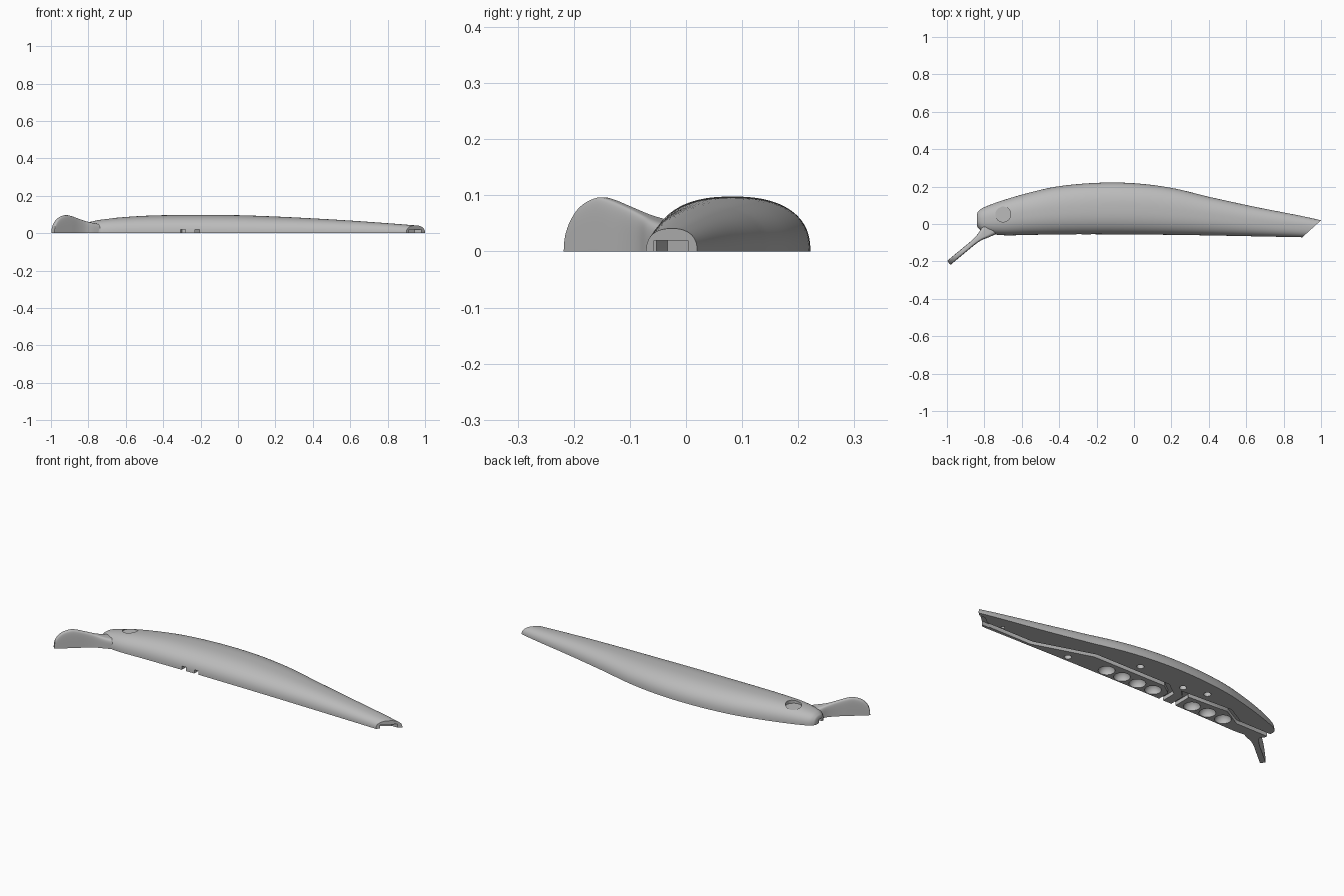
import bpy, bmesh, math
from mathutils import Vector, Matrix

cube = bpy.data.objects.get("Cube")
if cube:
    bpy.data.objects.remove(cube)

grey = bpy.data.materials.new("plain grey")
grey.use_nodes = True
grey.diffuse_color = (0.5, 0.5, 0.5, 1)
grey.node_tree.nodes["Principled BSDF"].inputs["Base Color"].default_value = (0.5, 0.5, 0.5, 1)


def make_object(name, bm):
    bmesh.ops.recalc_face_normals(bm, faces=bm.faces)
    mesh = bpy.data.meshes.new(name)
    bm.to_mesh(mesh)
    bm.free()
    mesh.materials.append(grey)
    obj = bpy.data.objects.new(name, mesh)
    bpy.context.collection.objects.link(obj)
    return obj


def smooth_rows(rows, steps):
    """Catmull-Rom interpolation of station rows."""
    rows = [Vector(r) for r in rows]
    out = []
    for i in range(len(rows) - 1):
        a, b = rows[max(i - 1, 0)], rows[i]
        c, d = rows[i + 1], rows[min(i + 2, len(rows) - 1)]
        for k in range(steps):
            t = k / steps
            out.append(b + (c - a) * (t / 2) + (a * 2 - b * 5 + c * 4 - d) * (t * t / 2)
                       + (b * 3 - a - c * 3 + d) * (t ** 3 / 2))
    return out + [rows[-1]]


def loft(name, stations, power, segments):
    """Skin flat-bottomed domes, each given by left point, right point, height."""
    bm = bmesh.new()
    rings = []
    for left, right, height in stations:
        mid, half = (left + right) / 2, (right - left) / 2
        ring = []
        for k in range(segments + 1):
            a = math.pi * k / segments
            c, s = math.cos(a), max(math.sin(a), 0)
            p = mid + half * math.copysign(abs(c) ** (2 / power), c)
            z = height * s ** (2 / power) if 0 < k < segments else 0
            ring.append(bm.verts.new((p.x, p.y, z)))
        rings.append(ring)
    for r, q in zip(rings, rings[1:]):
        for k in range(segments + 1):
            j = (k + 1) % (segments + 1)
            bm.faces.new((r[k], r[j], q[j], q[k]))
    bm.faces.new(rings[0])
    bm.faces.new(rings[-1])
    return make_object(name, bm)


def prism(bm, points, low, high):
    base = bm.faces.new([bm.verts.new((x, y, low)) for x, y in points])
    top = bmesh.ops.extrude_face_region(bm, geom=[base])["geom"]
    bmesh.ops.translate(bm, vec=(0, 0, high - low),
                        verts=[v for v in top if isinstance(v, bmesh.types.BMVert)])


def groove(name, path, half=0.013, depth=0.02):
    """Mitred channel along a path in the flat face."""
    pts = [Vector(p) for p in path]
    left, right = [], []
    for i, p in enumerate(pts):
        d0 = (p - pts[i - 1]).normalized() if i else (pts[1] - p).normalized()
        d1 = (pts[i + 1] - p).normalized() if i < len(pts) - 1 else d0
        n0, n1 = Vector((-d0.y, d0.x)), Vector((-d1.y, d1.x))
        m = (n0 + n1).normalized()
        m *= half / m.dot(n0)
        left.append(p + m)
        right.append(p - m)
    bm = bmesh.new()
    prism(bm, left + right[::-1], -0.02, depth)
    return make_object(name, bm)


def combine(target, tool, operation):
    mod = target.modifiers.new(operation, "BOOLEAN")
    mod.operation, mod.object, mod.solver = operation, tool, "EXACT"
    tool.hide_render = True
    bpy.context.view_layer.objects.active = target
    bpy.ops.object.modifier_apply(modifier=mod.name)
    bpy.data.objects.remove(tool)


# Body shell: x, low y, high y, height; sheared towards the slanted tail
BODY = [(-.84, -.008, .05, .03), (-.832, -.022, .068, .043), (-.8, -.045, .09, .058),
        (-.7, -.06, .127, .077), (-.55, -.058, .17, .09), (-.4, -.056, .202, .096),
        (-.2, -.055, .22, .098), (0, -.056, .218, .096), (.2, -.058, .193, .089),
        (.4, -.061, .145, .079), (.6, -.065, .093, .066), (.8, -.069, .046, .05),
        (.9, -.071, .02, .041)]
stations = []
for x, low, high, h in smooth_rows(BODY, 8):
    shear = 0.1 * max(0, (x - 0.4) / 0.5)
    stations.append((Vector((x, low)), Vector((x + shear, high)), h))
body = loft("lure_body", stations, 2.4, 48)

# Diving lip: centre x, half thickness, height; flares where it meets the body
LIP = [(-.99, .013, .004), (-.987, .014, .035), (-.975, .014, .063), (-.955, .014, .084),
       (-.925, .014, .096), (-.9, .014, .093), (-.86, .014, .079), (-.825, .019, .066),
       (-.795, .032, .057), (-.765, .042, .05)]
along = Vector((0.16, 0.133)).normalized()
side = Vector((along.y, -along.x))
stations = []
for x, half, h in smooth_rows(LIP, 5):
    c = Vector((-0.99, -0.208)) + along * ((x + 0.99) / along.x)
    stations.append((c - side * half, c + side * half, h))
lip = loft("diving_lip", stations, 5, 32)
combine(body, lip, "UNION")

# Wire channels in the flat face
rear = groove("rear_channel", [(.9, -.04), (.62, -.038), (.3, .066), (-.15, .07),
                               (-.218, .02), (-.218, -.1)])
front = groove("front_channel", [(-.295, -.1), (-.295, .035), (-.275, .058), (-.54, .076),
                                 (-.65, .015), (-.9, .015)][:2]
               + [(-.27, .06), (-.54, .076), (-.65, .015), (-.9, .015)])
for channel in (rear, front):
    combine(body, channel, "DIFFERENCE")

# Tail hook pocket, open at the slanted end
bm = bmesh.new()
prism(bm, [(.87, -.057), (1.05, -.057), (1.05, .004), (.945, .004)], -.02, .02)
combine(body, make_object("tail_pocket", bm), "DIFFERENCE")

# Round weight pockets
bm = bmesh.new()
for x in (.165, .068, -.03, -.128, -.375, -.473, -.571):
    bmesh.ops.create_uvsphere(bm, u_segments=32, v_segments=17, radius=0.041,
                              matrix=Matrix.Translation((x, -.01, 0)))
combine(body, make_object("weight_pockets", bm), "DIFFERENCE")

# Alignment pin holes
bm = bmesh.new()
for x, y, r in ((.393, -.031, .018), (.064, .124, .018), (-.226, .1, .018),
                (-.358, .127, .018), (.82, -.012, .009)):
    bmesh.ops.create_cone(bm, cap_ends=True, segments=24, radius1=r, radius2=r, depth=0.05,
                          matrix=Matrix.Translation((x, y, 0)))
combine(body, make_object("pin_holes", bm), "DIFFERENCE")

# Eye recess with a level floor
bm = bmesh.new()
bmesh.ops.create_cone(bm, cap_ends=True, segments=40, radius1=0.041, radius2=0.041,
                      depth=0.1, matrix=Matrix.Translation((-.7, .052, .113)))
combine(body, make_object("eye_recess", bm), "DIFFERENCE")

bpy.ops.object.select_all(action="DESELECT")
body.select_set(True)
bpy.context.view_layer.objects.active = body
bpy.ops.object.shade_smooth_by_angle(angle=math.radians(35))
